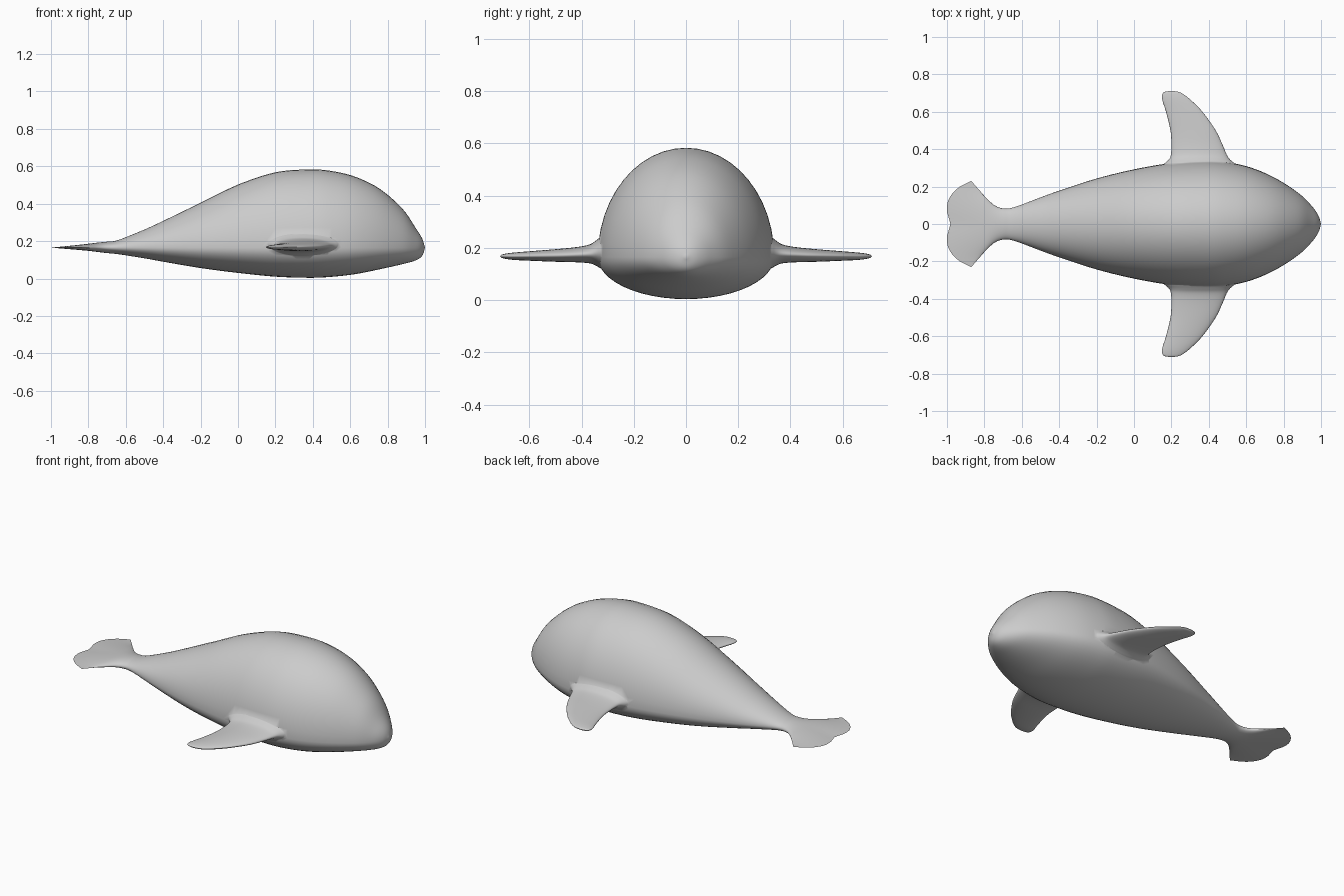
import bpy, bmesh, math
from mathutils import Vector

if "Cube" in bpy.data.objects:
    bpy.data.objects.remove(bpy.data.objects["Cube"])

SIDES = 48


def spline(rows, steps):
    """Smooth rows of numbers with a Catmull-Rom curve."""
    pts = [Vector(r) for r in rows]
    pts = [2 * pts[0] - pts[1]] + pts + [2 * pts[-1] - pts[-2]]
    out = []
    for i in range(1, len(pts) - 2):
        a, b, c, d = pts[i - 1:i + 3]
        for k in range(steps):
            t = k / steps
            out.append(0.5 * (2 * b + (c - a) * t + (2 * a - 5 * b + 4 * c - d) * t * t
                              + (3 * b - a - 3 * c + d) * t ** 3))
    return out + [pts[-2]]


def loft(name, rings):
    """Skin a list of closed rings; rings that shrink to a point are merged."""
    bm = bmesh.new()
    loops = [[bm.verts.new(p) for p in ring] for ring in rings]
    for a, b in zip(loops, loops[1:]):
        for i in range(SIDES):
            j = (i + 1) % SIDES
            bm.faces.new((a[i], a[j], b[j], b[i]))
    bm.faces.new(loops[0])
    bm.faces.new(loops[-1])
    bmesh.ops.remove_doubles(bm, verts=bm.verts, dist=0.0002)
    bmesh.ops.recalc_face_normals(bm, faces=bm.faces)
    mesh = bpy.data.meshes.new(name)
    bm.to_mesh(mesh)
    bm.free()
    obj = bpy.data.objects.new(name, mesh)
    bpy.context.collection.objects.link(obj)
    mesh.materials.append(skin)
    return obj


skin = bpy.data.materials.new("grey_skin")
skin.diffuse_color = (0.6, 0.6, 0.6, 1)
skin.use_nodes = True
skin.node_tree.nodes["Principled BSDF"].inputs["Base Color"].default_value = skin.diffuse_color
angles = [2 * math.pi * i / SIDES for i in range(SIDES)]

# Body stations: x, half width, bottom, top
MID = 0.165
body_rows = [
    (-0.80, 0.150, 0.148, 0.186), (-0.75, 0.103, 0.142, 0.192), (-0.70, 0.083, 0.136, 0.197),
    (-0.64, 0.090, 0.130, 0.206), (-0.50, 0.142, 0.108, 0.262), (-0.40, 0.178, 0.090, 0.308),
    (-0.20, 0.243, 0.056, 0.405), (0.00, 0.292, 0.030, 0.502), (0.20, 0.326, 0.010, 0.568),
    (0.38, 0.338, 0.004, 0.583), (0.50, 0.330, 0.009, 0.575), (0.63, 0.300, 0.024, 0.543),
    (0.76, 0.243, 0.050, 0.478), (0.88, 0.165, 0.077, 0.372), (0.95, 0.097, 0.097, 0.270),
    (0.985, 0.047, 0.122, 0.213), (1.0, 0.0, MID, MID)]


def body_ring(x, w, lo, hi):
    return [(x, w * math.cos(a),
             MID + math.sin(a) * ((hi - MID) if math.sin(a) > 0 else (MID - lo)))
            for a in angles]


# Tail fluke: rings sweep back to a scalloped trailing edge with a centre notch
edge = spline([(0, -0.982), (0.025, -0.988), (0.07, -1.0), (0.13, -0.992),
               (0.19, -0.945), (0.23, -0.87)], 8)


def trailing_x(y):
    for a, b in zip(edge, edge[1:]):
        if y <= b[0]:
            return a[1] + (b[1] - a[1]) * (y - a[0]) / (b[0] - a[0])
    return edge[-1][1]


def fluke_ring(t):
    w = 0.15 + 0.08 * t
    ring = []
    for a in angles:
        c, s = math.cos(a), math.sin(a)
        x = -0.8 + (trailing_x(abs(c) * 0.23) + 0.8) * t
        half = 0.021 if s > 0 else 0.017
        ring.append((x, w * c, MID + s * half * (1 - t)))
    return ring


rings = [fluke_ring(1 - k / 8) for k in range(8)]
rings += [body_ring(*r) for r in spline(body_rows, 5)]
body = loft("body", rings)

# Flipper stations: y, trailing x, leading x, half thickness, centre height
fin_rows = [
    (0.27, 0.10, 0.60, 0.085, 0.182), (0.32, 0.158, 0.543, 0.064, 0.182),
    (0.345, 0.187, 0.513, 0.048, 0.180), (0.37, 0.197, 0.496, 0.036, 0.177),
    (0.42, 0.20, 0.475, 0.029, 0.174), (0.50, 0.195, 0.437, 0.024, 0.171),
    (0.60, 0.171, 0.366, 0.018, 0.169), (0.66, 0.152, 0.307, 0.014, 0.168),
    (0.69, 0.150, 0.270, 0.010, 0.168), (0.706, 0.163, 0.240, 0.006, 0.168),
    (0.712, 0.20, 0.20, 0.0, 0.168)]
fin_stations = spline(fin_rows, 4)

# Merge each flipper into the body
for side, name in ((1, "left_flipper"), (-1, "right_flipper")):
    fin = loft(name, [[((x0 + x1) / 2 + (x1 - x0) / 2 * math.cos(a), side * y,
                        z + h * math.sin(a)) for a in angles]
                      for y, x0, x1, h, z in fin_stations])
    mod = body.modifiers.new("join_" + name, 'BOOLEAN')
    mod.operation = 'UNION'
    mod.solver = 'EXACT'
    mod.object = fin
    bpy.context.view_layer.objects.active = body
    bpy.ops.object.modifier_apply(modifier=mod.name)
    bpy.data.objects.remove(fin)

bpy.ops.object.select_all(action='DESELECT')
body.select_set(True)
bpy.context.view_layer.objects.active = body
bpy.ops.object.shade_smooth_by_angle(angle=math.radians(60))
